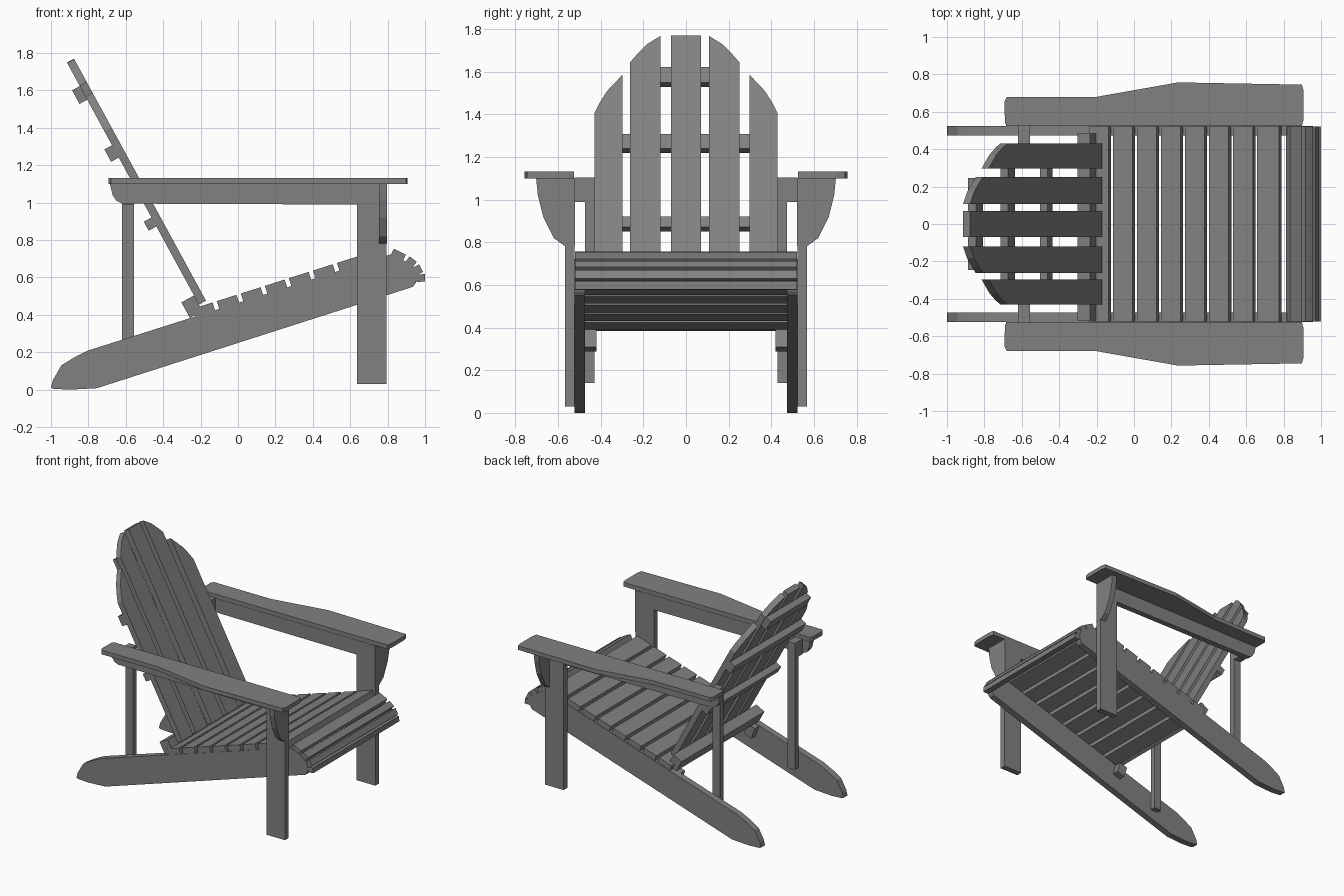
import bpy, bmesh
from mathutils import Vector
from math import cos, sin, radians

if "Cube" in bpy.data.objects:
    bpy.data.objects.remove(bpy.data.objects["Cube"])

# dark grey paint
paint = bpy.data.materials.new("dark_grey_paint")
paint.diffuse_color = (.22, .22, .22, 1)
paint.use_nodes = True
paint.node_tree.nodes["Principled BSDF"].inputs["Base Color"].default_value = paint.diffuse_color


def prism(name, pts, lo, hi, place):
    """Extrude a flat profile from lo to hi; place(a, b, depth) gives the 3D point."""
    bm = bmesh.new()
    low = [bm.verts.new(place(a, b, lo)) for a, b in pts]
    top = [bm.verts.new(place(a, b, hi)) for a, b in pts]
    bm.faces.new(low)
    bm.faces.new(top)
    n = len(pts)
    for i in range(n):
        j = (i + 1) % n
        bm.faces.new((low[i], low[j], top[j], top[i]))
    bmesh.ops.recalc_face_normals(bm, faces=bm.faces)
    me = bpy.data.meshes.new(name)
    bm.to_mesh(me)
    bm.free()
    me.materials.append(paint)
    ob = bpy.data.objects.new(name, me)
    bpy.context.collection.objects.link(ob)
    return ob


def rect(a0, a1, b0, b1):
    return [(a0, b0), (a1, b0), (a1, b1), (a0, b1)]


def side(a, b, d):      # profile in x-z, depth along y
    return Vector((a, d, b))


def front(a, b, d):     # profile in y-z, depth along x
    return Vector((d, a, b))


def flat(a, b, d):      # profile in x-y, depth along z
    return Vector((a, b, d))


# leaning back frame: a = y, b = distance up the back, d = distance forward of its face
def lean(a, b, d):
    return Vector((-0.171 - 0.479 * b + 0.878 * d, a, 0.476 + 0.878 * b + 0.479 * d))


rail = [(-1, .01), (-.99, .05), (-.945, .13), (-.88, .17), (-.8, .21), (.815, .723),
        (.88, .695), (.92, .67), (.95, .64), (.958, .60), (.95, .57), (.935, .55),
        (-.755, .008), (-.9, 0), (-.985, .005)]
apron = [(-.685, 1.10), (-.67, 1.04), (-.65, 1.01), (-.62, .995), (.64, .99), (.64, 1.10)]
arm = [(-.69, .54), (-.68, .525), (.898, .525), (.907, .56), (.907, .71), (.898, .745),
       (.235, .757), (-.2, .68), (-.68, .68), (-.693, .655)]
bracket = [(.57, 1.10), (.703, 1.10), (.695, 1.02), (.67, .92), (.62, .82), (.568, .782), (.52, .782), (.52, 1.10)]
cleat = [(-.26, .287), (-.195, .308), (-.222, .39), (-.287, .37)]

# parts mirrored left and right
for s, tag in ((1, "left"), (-1, "right")):
    prism("side_rail_" + tag, rail, .473 * s, .523 * s, side)
    prism("front_leg_" + tag, rect(.637, .795, .03, 1.10), .523 * s, .568 * s, side)
    prism("rear_post_" + tag, rect(-.62, -.557, .14, 1.105), .43 * s, .473 * s, side)
    prism("post_spacer_" + tag, rect(-.62, -.557, .99, 1.105), .473 * s, .523 * s, side)
    prism("arm_apron_" + tag, apron, .523 * s, .568 * s, side)
    prism("arm_" + tag, [(a, b * s) for a, b in arm], 1.10, 1.132, flat)
    prism("arm_bracket_" + tag, [(a * s, b) for a, b in bracket], .755, .796, front)
    prism("back_cleat_" + tag, cleat, .42 * s, .473 * s, side)


def slat(name, x, z, ang, width, half=.52, thick=.045):
    """Board across the seat: centre of its outer face, outward angle, width."""
    n = Vector((cos(radians(ang)), sin(radians(ang))))
    t = Vector((-n.y, n.x)) * width / 2
    c = Vector((x, z))
    pts = [c - t, c + t, c + t - n * thick, c - t - n * thick]
    prism(name, [tuple(p) for p in pts], -half, half, side)


# flat seat slats along the rail slope; the last one is a little wider
for i in range(8):
    x = -.189 + .1285 * i + (.006 if i == 7 else 0)
    slat("seat_slat_%d" % (i + 1), x, .2124 + .3178 * (x + .8) + .043, 107.6, .125 if i == 7 else .111)

# narrow slats wrapped around the rounded seat front
for i, (x, z, ang, w) in enumerate([(.866, .738, 63, .072), (.937, .698, 52, .048),
                                    (.979, .65, 28, .046), (.9995, .598, 2, .04)]):
    slat("seat_front_slat_%d" % (i + 1), x, z, ang, w)


# back boards with a rounded overall top
def up(z):
    return (z - .476) / .878


prism("back_board_centre", rect(-.07, .07, 0, up(1.77)), -.043, 0, lean)
inner = [(.108, 0), (.25, 0), (.25, up(1.645)), (.215, up(1.685)), (.17, up(1.73)), (.108, up(1.768))]
outer = [(.297, 0), (.43, 0), (.43, up(1.405)), (.405, up(1.455)), (.37, up(1.51)), (.297, up(1.587))]
for s, tag in ((1, "left"), (-1, "right")):
    for nm, pts in (("inner", inner), ("outer", outer)):
        # the right inner board sits slightly further out
        shift = -.012 if (nm, s) == ("inner", -1) else 0
        prism("back_board_%s_%s" % (nm, tag), [(a * s + shift, b) for a, b in pts], -.043, 0, lean)

# battens behind the back
for nm, y0, y1, b0, b1, d in (("bottom", -.515, .485, -.04, .055, -.12), ("low", -.43, .43, .475, .53, -.09),
                              ("middle", -.43, .43, .895, .97, -.09), ("top", -.245, .245, 1.247, 1.33, -.09)):
    prism("back_batten_" + nm, rect(y0, y1, b0, b1), d, -.043, lean)
